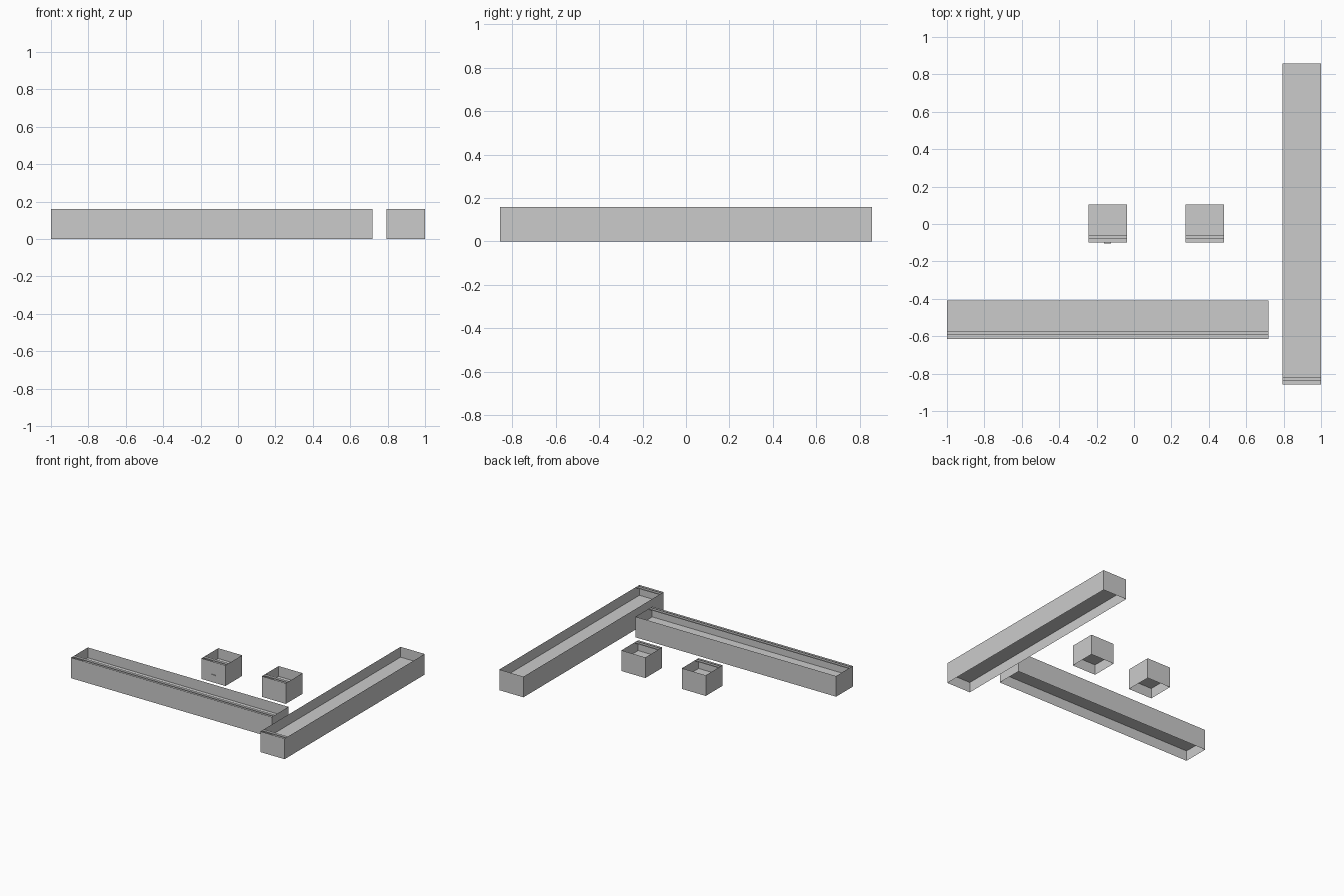
import bpy
import bmesh

if "Cube" in bpy.data.objects:
    bpy.data.objects.remove(bpy.data.objects["Cube"])

HEIGHT = 0.16
SHELF = 0.08


def finish(name, bm):
    mesh = bpy.data.meshes.new(name)
    bm.to_mesh(mesh)
    bm.free()
    obj = bpy.data.objects.new(name, mesh)
    bpy.context.collection.objects.link(obj)
    return obj


def block(name, x0, x1, y0, y1, z0, z1):
    bm = bmesh.new()
    bmesh.ops.create_cube(bm, size=1)
    bmesh.ops.scale(bm, vec=(x1 - x0, y1 - y0, z1 - z0), verts=bm.verts)
    bmesh.ops.translate(bm, vec=((x0 + x1) / 2, (y0 + y1) / 2, (z0 + z1) / 2), verts=bm.verts)
    return finish(name, bm)


def tray(name, x0, x1, y0, y1):
    # thin sheet walls around a mid-height shelf, open above and below
    bm = bmesh.new()
    corners = [(x0, y0), (x1, y0), (x1, y1), (x0, y1)]
    low, mid, top = [[bm.verts.new((x, y, z)) for x, y in corners]
                     for z in (0, SHELF, HEIGHT)]
    for i in range(4):
        j = (i + 1) % 4
        bm.faces.new((low[i], low[j], top[j], top[i]))
    bm.faces.new(mid)
    finish(name, bm)
    # narrow rail just behind the front wall
    block(name + "_rail", x0, x1, y0 + 0.021, y0 + 0.041, HEIGHT - 0.008, HEIGHT)


tray("long_front_tray", -1.0, 0.72, -0.615, -0.41)
tray("long_side_tray", 0.793, 1.0, -0.858, 0.858)
tray("small_left_tray", -0.243, -0.038, -0.1, 0.105)
tray("small_right_tray", 0.275, 0.48, -0.1, 0.105)

# small pull on the front of the left tray
block("pull", -0.16, -0.122, -0.105, -0.1, 0.055, 0.062)
